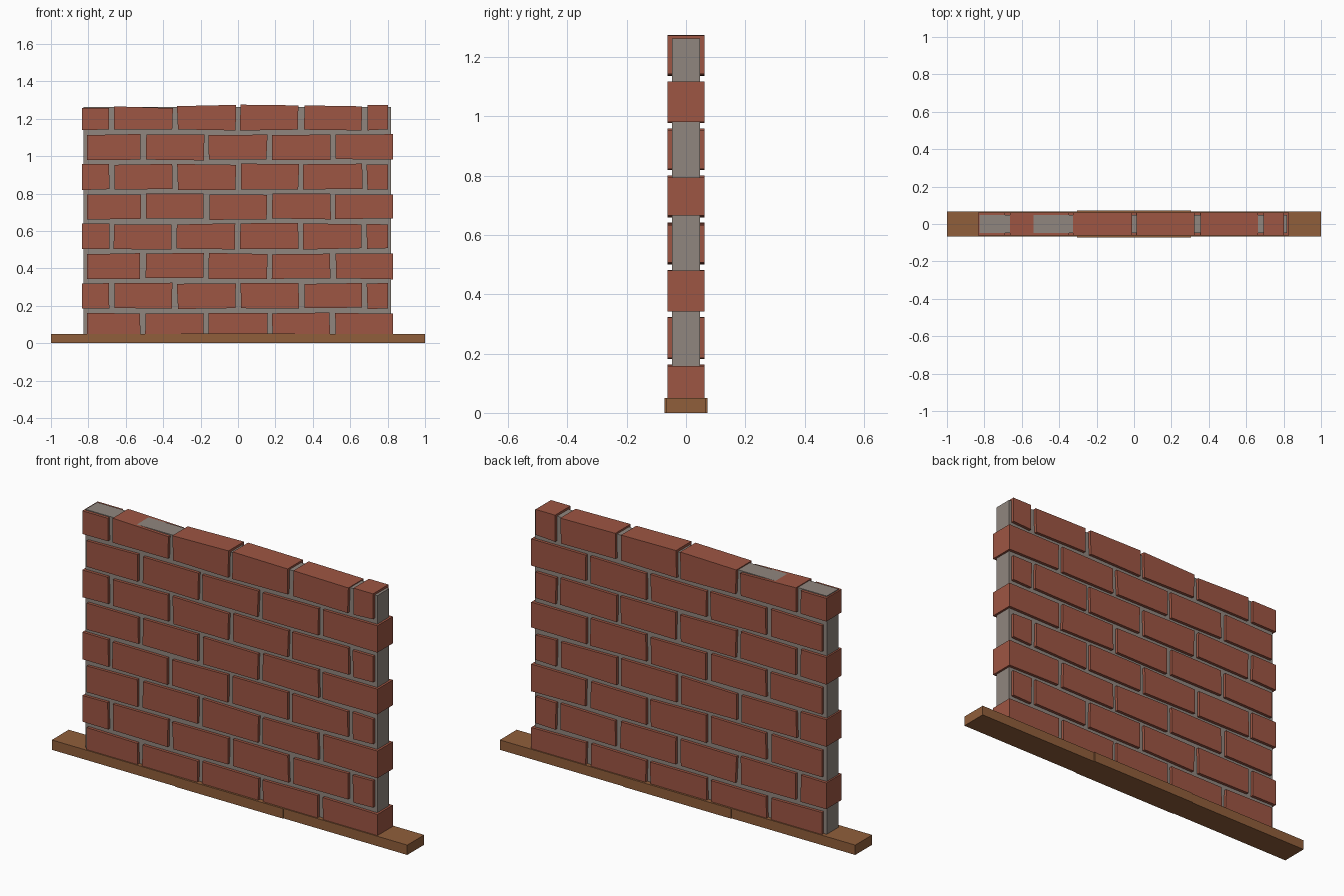
import bpy
import bmesh
import random

random.seed(7)

cube = bpy.data.objects.get("Cube")
if cube:
    bpy.data.objects.remove(cube, do_unlink=True)


def make_material(name, rgb):
    mat = bpy.data.materials.new(name)
    mat.use_nodes = True
    color = (*rgb, 1.0)
    mat.diffuse_color = color
    mat.node_tree.nodes["Principled BSDF"].inputs["Base Color"].default_value = color
    return mat


brick_red = make_material("brick red", (0.34, 0.092, 0.056))
mortar_grey = make_material("mortar grey", (0.28, 0.24, 0.21))
plank_brown = make_material("plank brown", (0.28, 0.113, 0.043))


def make_prism(name, outline, half_depth, mat):
    """Extrude an x-z outline evenly to both sides of y = 0."""
    bm = bmesh.new()
    front = [bm.verts.new((x, -half_depth, z)) for x, z in outline]
    face = bm.faces.new(front)
    back = bmesh.ops.extrude_face_region(bm, geom=[face])["geom"]
    moved = [v for v in back if isinstance(v, bmesh.types.BMVert)]
    bmesh.ops.translate(bm, verts=moved, vec=(0, 2 * half_depth, 0))
    bmesh.ops.recalc_face_normals(bm, faces=bm.faces)
    mesh = bpy.data.meshes.new(name)
    bm.to_mesh(mesh)
    bm.free()
    mesh.materials.append(mat)
    obj = bpy.data.objects.new(name, mesh)
    bpy.context.collection.objects.link(obj)
    return obj


def make_box(name, x0, x1, z0, z1, half_depth, mat):
    return make_prism(name, [(x0, z0), (x1, z0), (x1, z1), (x0, z1)], half_depth, mat)


# Base plank with a slightly wider middle section
make_box("base_plank", -1.0, 1.0, 0.0, 0.05, 0.068, plank_brown)
make_box("base_middle", -0.305, 0.305, 0.0, 0.0505, 0.072, plank_brown)

# Mortar core
make_box("mortar_core", -0.825, 0.817, 0.03, 1.262, 0.047, mortar_grey)

# Bricks in running bond, with hand-laid wobble at the corners
ROWS = 8
PITCH_X, PITCH_Z = 0.338, 0.159
BRICK_HEIGHT, BRICK_DEPTH = 0.134, 0.062
HALF_JOINT = 0.0135
WOBBLE = 0.004
# Left and right top heights of the uneven top course
top_course = [(1.258, 1.258), (1.266, 1.256), (1.267, 1.274),
              (1.275, 1.271), (1.271, 1.266), (1.273, 1.273)]


def wobble():
    return random.uniform(-WOBBLE, WOBBLE)


for row in range(ROWS):
    if row % 2:
        joints = [PITCH_X * i for i in range(-2, 3)]
        ends = (-0.833, 0.803)
    else:
        joints = [PITCH_X * (i + 0.5) for i in range(-2, 2)]
        ends = (-0.808, 0.828)
    lefts = [ends[0]] + [j + HALF_JOINT for j in joints]
    rights = [j - HALF_JOINT for j in joints] + [ends[1]]
    z0 = 0.027 + PITCH_Z * row
    z1 = z0 + BRICK_HEIGHT
    for i, (x0, x1) in enumerate(zip(lefts, rights)):
        # Outer wall ends stay plumb
        wl = [0, 0] if i == 0 else [wobble(), wobble()]
        wr = [0, 0] if i == len(joints) else [wobble(), wobble()]
        if row == ROWS - 1:
            tl, tr = top_course[i]
        else:
            tl, tr = z1 + wobble(), z1 + wobble()
        outline = [(x0 + wl[0], z0 + wobble()), (x1 + wr[0], z0 + wobble()),
                   (x1 + wr[1], tr), (x0 + wl[1], tl)]
        make_prism(f"brick_row{row + 1}_{i + 1}", outline, BRICK_DEPTH, brick_red)
